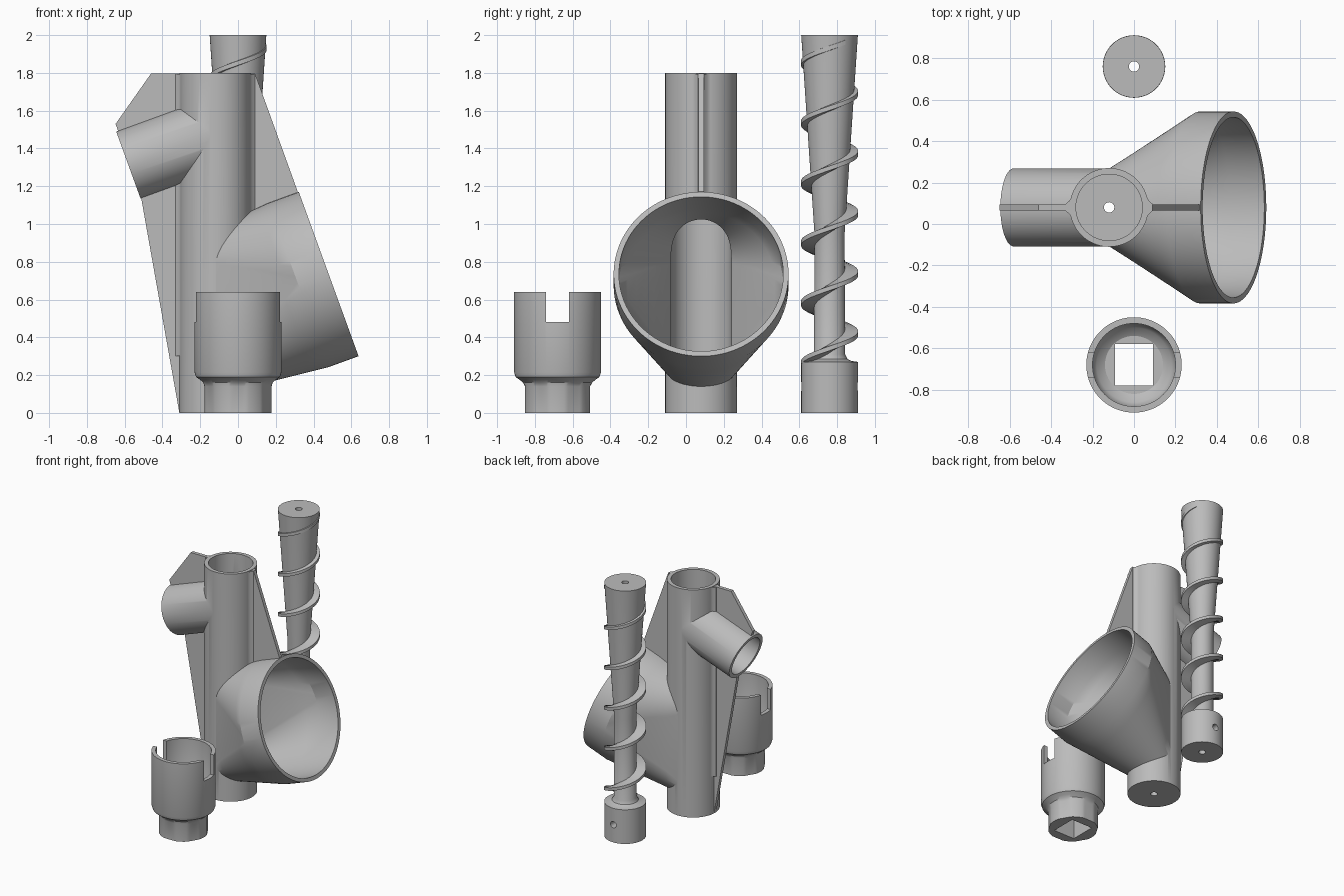
import bpy, bmesh
from math import sin, cos, pi, radians
from mathutils import Vector

if "Cube" in bpy.data.objects:
    bpy.data.objects.remove(bpy.data.objects["Cube"])

grey = bpy.data.materials.new("plain grey")
grey.use_nodes = True
grey.diffuse_color = (0.5, 0.5, 0.5, 1)
grey.node_tree.nodes["Principled BSDF"].inputs["Base Color"].default_value = (0.5, 0.5, 0.5, 1)

SIDES = 96
TUBE = Vector((-0.12, 0.08, 0))       # foot of the tube axis
TILT = radians(20)
AXIS = Vector((cos(TILT), 0, sin(TILT)))   # hopper and spout direction
UP = Vector((-sin(TILT), 0, cos(TILT)))
SIDE = Vector((0, 1, 0))


def loft(name, rings, closed=False):
    """Skin a list of equal point rings; cap the ends or join last to first."""
    bm = bmesh.new()
    vs = [[bm.verts.new(p) for p in ring] for ring in rings]
    n = len(vs[0])
    pairs = list(zip(vs, vs[1:])) + ([(vs[-1], vs[0])] if closed else [])
    for a, b in pairs:
        for i in range(n):
            j = (i + 1) % n
            bm.faces.new((a[i], a[j], b[j], b[i]))
    if not closed:
        bm.faces.new(vs[0])
        bm.faces.new(vs[-1])
    bmesh.ops.recalc_face_normals(bm, faces=bm.faces)
    mesh = bpy.data.meshes.new(name)
    bm.to_mesh(mesh)
    bm.free()
    mesh.materials.append(grey)
    ob = bpy.data.objects.new(name, mesh)
    bpy.context.collection.objects.link(ob)
    return ob


def circle(c, r, u=Vector((1, 0, 0)), v=SIDE, n=SIDES):
    return [c + r * (u * cos(2 * pi * i / n) + v * sin(2 * pi * i / n)) for i in range(n)]


def lathe(name, centre, profile, closed=False):
    return loft(name, [circle(centre + Vector((0, 0, z)), r) for r, z in profile], closed)


def rod(name, a, b, r, u, v, n=SIDES):
    return loft(name, [circle(a, r, u, v, n), circle(b, r, u, v, n)])


def box(name, centre, sx, sy, z0, z1):
    corners = [(-sx, -sy), (sx, -sy), (sx, sy), (-sx, sy)]
    return loft(name, [[centre + Vector((x, y, z)) for x, y in corners] for z in (z0, z1)])


def combine(target, other, operation):
    bpy.context.view_layer.objects.active = target
    mod = target.modifiers.new("join", "BOOLEAN")
    mod.operation = operation
    mod.solver = "EXACT"
    mod.object = other
    bpy.ops.object.modifier_apply(modifier=mod.name)
    bpy.data.objects.remove(other)


def finish(ob):
    bpy.ops.object.select_all(action="DESELECT")
    ob.select_set(True)
    bpy.context.view_layer.objects.active = ob
    bpy.ops.object.shade_smooth_by_angle(angle=radians(30))


# Hopper: round mouth, short straight collar, then narrowing to a tall slot at the tube
MOUTH = Vector((0.48, 0.08, 0.735))


def hopper(name, mouth_r, slot_r, slot_s, front):
    def section(c, r, s, angle):
        y, v = cos(angle), sin(angle)
        return c + SIDE * (r * y) + UP * (r * v + (s if v > 0 else -s))

    angles = [2 * pi * (i + 0.5) / SIDES for i in range(SIDES)]
    rings = [[section(MOUTH - AXIS * t, mouth_r, 0, a) for a in angles] for t in (front, 0.17)]
    slot = []
    for a in angles:
        p = section(MOUTH - AXIS * 0.64 + UP * 0.02, slot_r, slot_s, a)
        slot.append(p + AXIS * ((TUBE.x - p.x) / AXIS.x))
    collar = rings[-1]
    for k in range(1, 7):
        rings.append([p.lerp(q, k / 6) for p, q in zip(collar, slot)])
    return loft(name, rings)


def web(name, outline, half=0.014):
    return loft(name, [[Vector((x, TUBE.y + y, z)) for x, z in outline] for y in (-half, half)])


def web_root(name, sign, z0, z1):
    half = [(0.14, 0.1), (0.165, 0.09), (0.178, 0.055), (0.192, 0.032), (0.211, 0.016)]
    plan = half + [(x, -y) for x, y in reversed(half)]
    return loft(name, [[TUBE + Vector((sign * x, y, z)) for x, y in plan] for z in (z0, z1)])


# Main body: tube, hopper, spout and stiffening webs
body = lathe("main_body", TUBE, [(0.19, 0), (0.19, 1.8)])
SPOUT = TUBE + Vector((0, 0, 1.48))
solids = [
    hopper("hopper", 0.463, 0.188, 0.23, 0),
    rod("spout", SPOUT, SPOUT - AXIS * 0.49, 0.188, SIDE, UP),
    web("hopper_web", [(-0.12, 1.797), (0.09, 1.797), (0.316, 1.172), (0.2, 0.9), (-0.12, 0.9)]),
    web("spout_web", [(-0.12, 1.797), (-0.46, 1.797), (-0.648, 1.53), (-0.512, 1.135),
                      (-0.311, 0.003), (-0.12, 0.003)]),
    web_root("hopper_web_root", 1, 1.0, 1.794),
    web_root("spout_web_root", -1, 0.3, 1.794),
]
hollows = [
    lathe("tube_bore", TUBE, [(0.16, 0.04), (0.16, 1.9)]),
    hopper("hopper_hollow", 0.435, 0.157, 0.23, -0.06),
    rod("spout_bore", SPOUT, SPOUT - AXIS * 0.65, 0.157, SIDE, UP),
    lathe("floor_hole", TUBE, [(0.025, -0.1), (0.025, 0.2)]),
]
for part in solids:
    combine(body, part, "UNION")
for part in hollows:
    combine(body, part, "DIFFERENCE")
finish(body)

# Coupling cup: hexagon-flattened neck, square drive hole and two slots
CUP = Vector((0, -0.68, 0))
cup = lathe("coupling_cup", CUP, [(0.178, 0), (0.178, 0.14), (0.183, 0.16), (0.2, 0.175),
                                  (0.222, 0.19), (0.23, 0.215), (0.23, 0.64)])
for v in cup.data.vertices:
    if v.co.z < 0.15:
        d = v.co - CUP
        flat = max(abs(d.x * cos(k * pi / 3 + pi / 6) + d.y * sin(k * pi / 3 + pi / 6)) for k in range(3))
        s = min(1, 0.172 / flat)
        v.co.x, v.co.y = CUP.x + d.x * s, CUP.y + d.y * s
combine(cup, lathe("cup_hollow", CUP, [(0.14, 0.17), (0.18, 0.195), (0.2, 0.23), (0.2, 0.7)]), "DIFFERENCE")
combine(cup, box("square_hole", CUP, 0.091, 0.1, -0.1, 0.3), "DIFFERENCE")
combine(cup, box("cup_slots", CUP, 0.4, 0.06, 0.48, 0.8), "DIFFERENCE")
finish(cup)

# Auger shaft: solid base, slim shank widening to the top, bored through
AUGER = Vector((0, 0.76, 0))
shaft = lathe("auger_shaft", AUGER, [(0.025, 0), (0.15, 0), (0.15, 0.27), (0.115, 0.275), (0.095, 0.285),
                                     (0.082, 0.31), (0.08, 0.95), (0.15, 2), (0.025, 2)], closed=True)
pin = AUGER + Vector((0, 0, 0.14))
combine(shaft, rod("pin_hole", pin - SIDE * 0.3, pin + SIDE * 0.3, 0.025,
                   Vector((1, 0, 0)), Vector((0, 0, 1)), 32), "DIFFERENCE")
finish(shaft)

# Auger flight: a thin helical fin
PITCH, STEPS = 0.318, 64
start = -pi / 2
rings = []
for i in range(int(5.35 * STEPS) + 1):
    turn = i / STEPS
    a = start + 2 * pi * turn
    z = 0.262 + PITCH * turn
    rings.append([AUGER + Vector((r * cos(a), r * sin(a), z + dz))
                  for r, dz in ((0.06, -0.026), (0.151, -0.012), (0.151, 0.012), (0.06, 0.026))])
finish(loft("auger_flight", rings))
